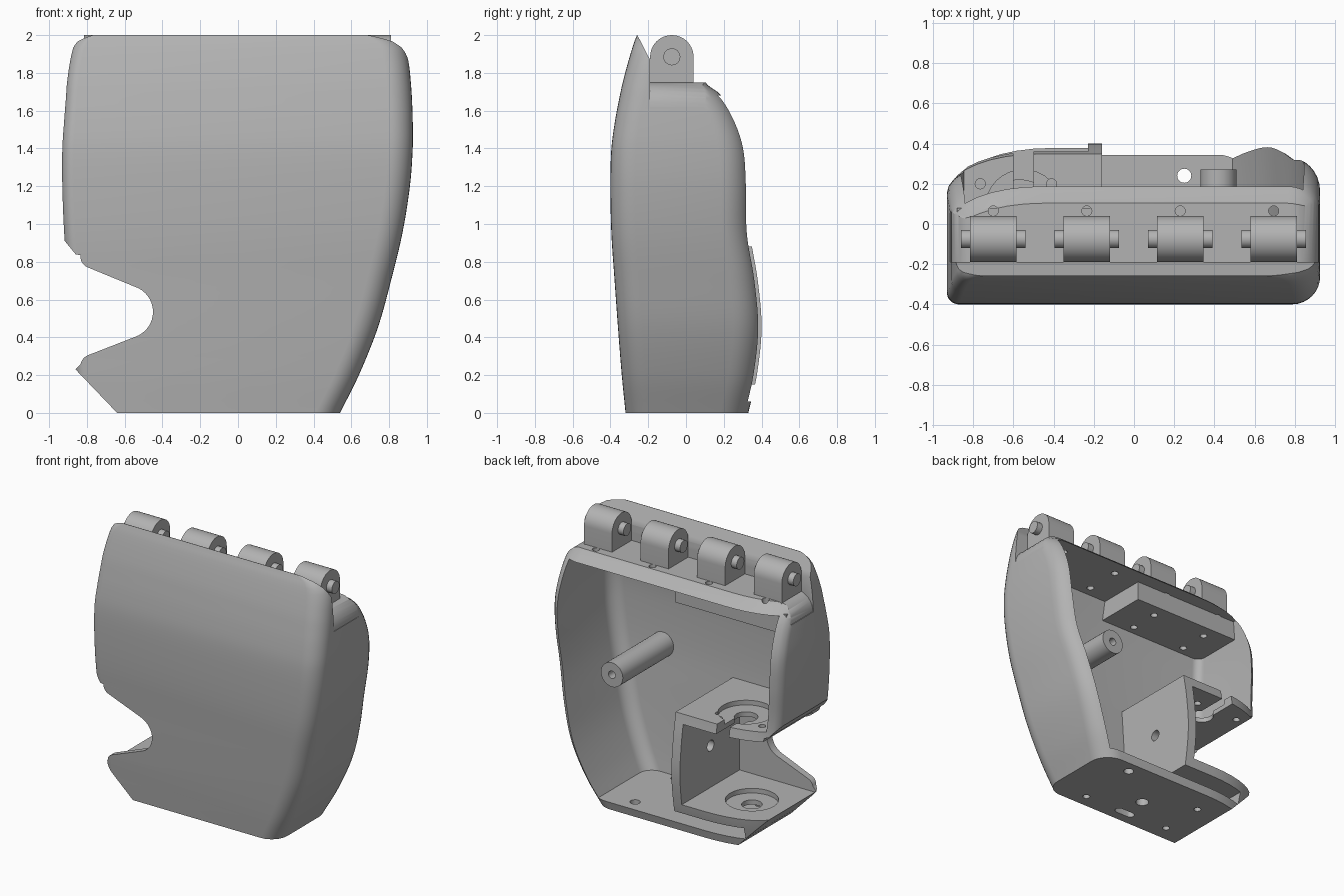
import bpy, bmesh, math
from mathutils import Vector

cube = bpy.data.objects.get("Cube")
if cube:
    bpy.data.objects.remove(cube, do_unlink=True)

grey = bpy.data.materials.new("plain grey")
grey.use_nodes = True
GREY = (0.45, 0.45, 0.45, 1)
grey.diffuse_color = GREY
grey.node_tree.nodes["Principled BSDF"].inputs["Base Color"].default_value = GREY


def rings_object(name, rings):
    """Closed solid skinned through rings with equal point counts."""
    bm = bmesh.new()
    loops = [[bm.verts.new(p) for p in ring] for ring in rings]
    for a, b in zip(loops, loops[1:]):
        for i in range(len(a)):
            j = (i + 1) % len(a)
            bm.faces.new((a[i], a[j], b[j], b[i]))
    bm.faces.new(loops[0][::-1])
    bm.faces.new(loops[-1])
    bmesh.ops.recalc_face_normals(bm, faces=bm.faces)
    mesh = bpy.data.meshes.new(name)
    bm.to_mesh(mesh)
    bm.free()
    mesh.materials.append(grey)
    obj = bpy.data.objects.new(name, mesh)
    bpy.context.collection.objects.link(obj)
    return obj


def prism(name, pts, axis, lo, hi):
    """Extrude a 2D outline along an axis: x uses (y,z), y uses (x,z), z uses (x,y)."""
    def place(p, t):
        q = list(p)
        q.insert("xyz".index(axis), t)
        return q
    return rings_object(name, [[place(p, t) for p in pts] for t in (lo, hi)])


def arc(cx, cy, r, start, end, n=12):
    return [(cx + r * math.cos(math.radians(start + (end - start) * i / n)),
             cy + r * math.sin(math.radians(start + (end - start) * i / n))) for i in range(n + 1)]


def cylinder(name, u, v, r, axis, lo, hi):
    return prism(name, arc(u, v, r, 0, 360, 32)[:-1], axis, lo, hi)


def box(name, x0, x1, y0, y1, z0, z1):
    return prism(name, [(x0, y0), (x1, y0), (x1, y1), (x0, y1)], "z", z0, z1)


def boolean(obj, cutter, op="DIFFERENCE"):
    mod = obj.modifiers.new("cut", "BOOLEAN")
    mod.operation, mod.solver, mod.object = op, "EXACT", cutter
    bpy.context.view_layer.update()
    mesh = bpy.data.meshes.new_from_object(obj.evaluated_get(bpy.context.evaluated_depsgraph_get()))
    obj.modifiers.remove(mod)
    obj.data = mesh
    bpy.data.objects.remove(cutter, do_unlink=True)


# Shell sections: height, right edge, left edge, front, back
KEYS = [
    (0, -.84, .54, -.32, .33), (.2, -.86, .64, -.34, .375), (.45, -.88, .74, -.36, .4),
    (.7, -.9, .81, -.378, .38), (.95, -.92, .87, -.395, .34), (1.2, -.93, .91, -.4, .335),
    (1.4, -.93, .925, -.395, .32), (1.55, -.92, .925, -.375, .27), (1.68, -.91, .92, -.35, .19),
    (1.75, -.905, .915, -.335, .1), (1.88, -.885, .9, -.3, .05), (1.96, -.86, .87, -.275, .02),
    (2, -.81, .79, -.26, 0)]


def section(z):
    """Smoothly interpolated shell extents at a height."""
    i = max(k for k in range(len(KEYS) - 1) if KEYS[k][0] <= z)
    a, b = KEYS[i], KEYS[i + 1]
    p, q = KEYS[max(i - 1, 0)], KEYS[min(i + 2, len(KEYS) - 1)]
    h = b[0] - a[0]
    t = (z - a[0]) / h
    out = []
    for c in range(1, 5):
        m0 = (b[c] - p[c]) / (b[0] - p[0]) * h
        m1 = (q[c] - a[c]) / (q[0] - a[0]) * h
        out.append((2*t**3 - 3*t**2 + 1) * a[c] + (t**3 - 2*t**2 + t) * m0
                   + (3*t**2 - 2*t**3) * b[c] + (t**3 - t**2) * m1)
    return out


def rounded(x0, x1, y0, y1, z, radii):
    """Rectangle with an elliptic radius (rx, ry) at each corner."""
    corners = [(x0, y0, 1, 1, 180), (x1, y0, -1, 1, 270), (x1, y1, -1, -1, 0), (x0, y1, 1, -1, 90)]
    ring = []
    for (x, y, sx, sy, start), (rx, ry) in zip(corners, radii):
        ring += [(x + sx * rx + rx * u, y + sy * ry + ry * v, z)
                 for u, v in arc(0, 0, 1, start, start + 90, 8)]
    return ring


def levels(lo, hi, n=40):
    return [lo + (hi - lo) * i / n for i in range(n + 1)]


# Palm shell, outer form
OUTER = [(.06, .06), (.13, .13), (.15, .15), (.45, .18)]
shell = rings_object("palm_shell", [rounded(*section(z), z, OUTER) for z in levels(0, 2, 60)])

# Roof step behind the raised front flap, with rounded shoulders
boolean(shell, prism("roof_cut", [(-1.2, 2.1), (-1.2, 1.62), (-.92, 1.62)] + arc(-.78, 1.62, .13, 180, 90, 8)
                     + arc(.79, 1.62, .13, 90, 0, 8) + [(.93, 1.62), (1.2, 1.62), (1.2, 2.1)],
                     "y", -.19, 1))
boolean(shell, prism("flap_bevel", [(-.17, 1.83), (-.26, 2.005), (-.26, 2.1), (0, 2.1)], "x", -2, 2))

# Cavity open to the back, leaving the thumb mount standing
INNER = [(.06, .06), (.1, .1), (.02, .02), (.02, .02)]
rings = []
for z in levels(.06, 1.68):
    x0, x1, y0, y1 = section(z)
    rings.append(rounded(x0 + .07, x1 - .08, y0 + .07, .9, z, INNER))
cavity = rings_object("cavity", rings)
boolean(cavity, box("mount_keep", -1.5, -.16, -1, 1, .15, .88))
boolean(cavity, box("corner_keep", -1.5, -.7, -1, 1, 0, .3))
boolean(shell, cavity)

# Thumb pocket and the side notch with its chamfers
boolean(shell, box("pocket", -1.4, -.23, -.3, 1, .22, .81))
notch = ([(-1.3, 1.38), (-.86, .84), (-.835, .835)] + arc(-.77, .83, .065, 190, 250, 5)
         + arc(-.59, .535, .14, 72, -72, 16) + arc(-.77, .245, .065, 110, 170, 5)
         + [(-.86, .23), (-.64, 0), (-.6, -.05), (-1.3, -.05)])
boolean(shell, prism("notch", notch, "y", -1, 1))

# Thumb pivot seats: counterbored floor, slotted shelf
boolean(shell, cylinder("floor_seat", -.57, .04, .18, "z", .185, .4))
boolean(shell, cylinder("floor_bore", -.57, .04, .07, "z", .1, .4))
boolean(shell, cylinder("shelf_seat", -.55, .08, .19, "z", .845, .95))
boolean(shell, cylinder("shelf_bore", -.55, .08, .08, "z", .7, .95))
boolean(shell, box("shelf_slot", -.6, -.5, .08, .6, .7, .95))
for x in (-.765, -.41):
    boolean(shell, cylinder("shelf_hole", x, .2, .025, "z", .7, .95))
boolean(shell, cylinder("mount_hole", .04, .53, .04, "x", -.3, -.1))

# Fixing holes in the base
for x, y, r in [(.25, .24, .035), (.25, -.22, .025), (-.46, .14, .025), (-.46, -.2, .025), (-.1, -.03, .045)]:
    boolean(shell, cylinder("base_hole", x, y, r, "z", -.1, .12))
boolean(shell, prism("base_slot", arc(-.05, -.22, .03, -90, 90, 8) + arc(-.15, -.22, .03, 90, 270, 8),
                     "z", -.1, .12))

# Knuckles, pins and the roof holes beside them
parts = [shell]
for i in range(4):
    x = -.7 + .465 * i
    for y in (.065, -.2):
        boolean(shell, cylinder("roof_hole", x, y, .025, "z", 1.6, 1.81))
    lug = [(-.19, 1.74)] + [(.04, 1.74)] + arc(-.075, 1.885, .115, 0, 180, 20)
    parts.append(prism(f"knuckle_{i + 1}", lug, "x", x - .115, x + .115))
    parts.append(cylinder(f"knuckle_pin_{i + 1}", -.075, 1.885, .045, "x", x - .16, x + .16))

# Block hanging below the roof
block = box("inner_block", -.88, .03, -.32, .08, 1.54, 1.69)
for x, y in [(-.2, -.02), (-.65, -.02), (-.2, -.24), (-.65, -.24)]:
    boolean(block, cylinder("block_hole", x, y, .025, "z", 1.4, 1.62))
parts.append(block)

# Screw post on the front wall
post = cylinder("screw_post", .42, .97, .09, "y", -.35, .27)
boolean(post, cylinder("post_hole", .42, .97, .028, "y", .1, .4))
parts.append(post)

# Smooth curved surfaces, keep edges crisp
bpy.ops.object.select_all(action="DESELECT")
for obj in parts:
    obj.select_set(True)
bpy.context.view_layer.objects.active = shell
bpy.ops.object.shade_smooth_by_angle(angle=math.radians(30))
